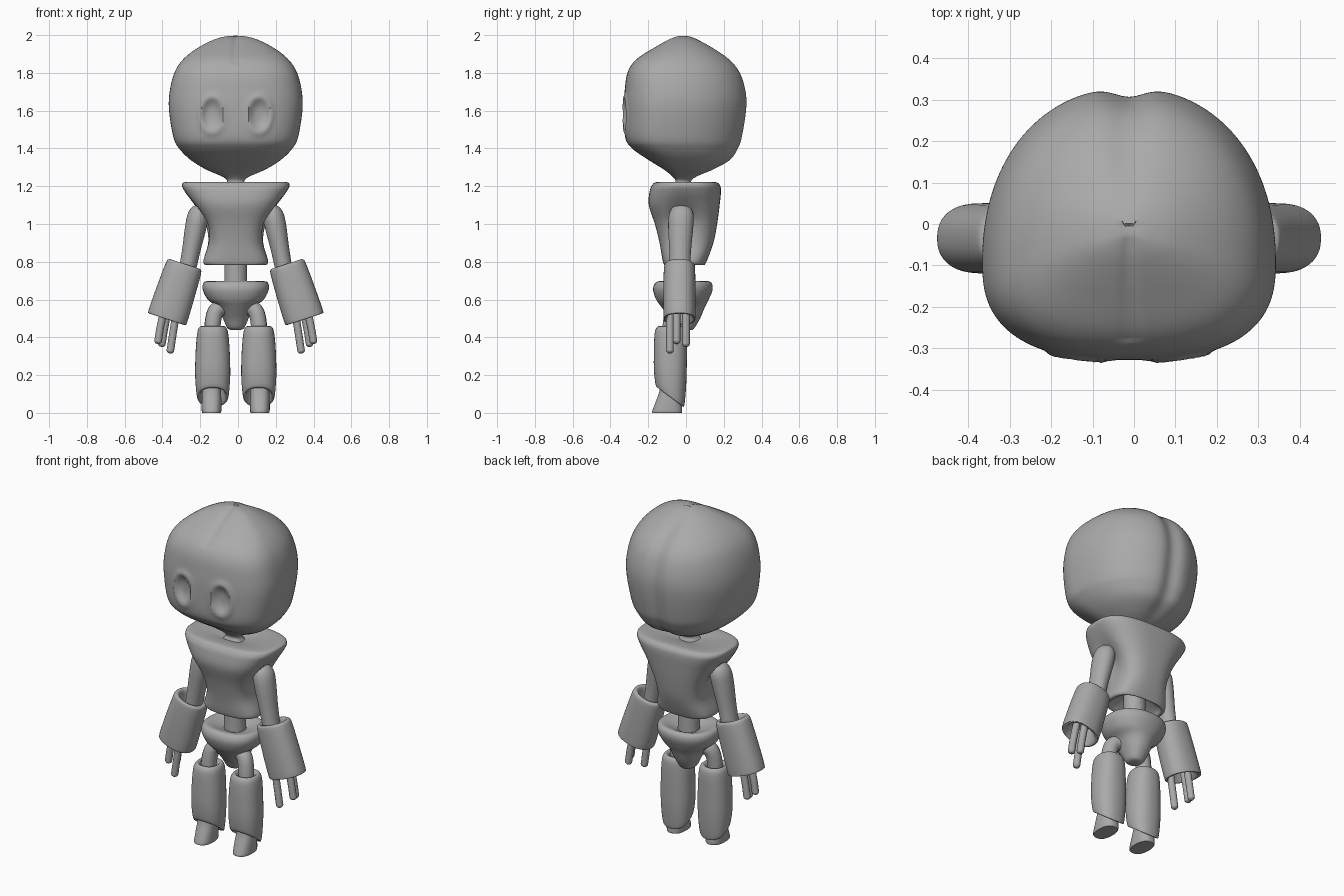
import bpy
from math import sin, cos, pi, exp, hypot, radians
from mathutils import Matrix, Vector

cube = bpy.data.objects.get("Cube")
if cube:
    bpy.data.objects.remove(cube, do_unlink=True)

GREY = (0.4, 0.4, 0.4, 1)
MID = -0.012            # the body's symmetry plane
grey = bpy.data.materials.new("plain grey")
grey.use_nodes = True
grey.diffuse_color = GREY
grey.node_tree.nodes["Principled BSDF"].inputs["Base Color"].default_value = GREY


def finish(obj, name):
    obj.name = name
    obj.data.materials.append(grey)
    bpy.ops.object.select_all(action="DESELECT")
    obj.select_set(True)
    bpy.context.view_layer.objects.active = obj
    bpy.ops.object.shade_smooth_by_angle(angle=radians(50))
    return obj


def smooth_rows(rows, steps):
    """Spline through the section rows."""
    out = []
    for i in range(len(rows) - 1):
        p0, p1, p2, p3 = (Vector(rows[min(max(j, 0), len(rows) - 1)])
                          for j in range(i - 1, i + 3))
        for k in range(steps):
            t = k / steps
            out.append(0.5 * (2 * p1 + (p2 - p0) * t
                              + (2 * p0 - 5 * p1 + 4 * p2 - p3) * t * t
                              + (3 * p1 - p0 - 3 * p2 + p3) * t ** 3))
    return out + [Vector(rows[-1])]


def loft(name, rows, n=(2, 2), split=0.5, cx=0, segs=48, steps=5,
         deform=None, place=None, mirror=False):
    """Rows are (z, half width, front y, back y); n squares front and back."""
    verts, faces = [], []
    rings = smooth_rows(rows, steps)
    for z, w, front, back in rings:
        cy = front + (back - front) * split
        for s in range(segs):
            a = 2 * pi * s / segs
            c, d = cos(a), sin(a)
            e = 2 / (n[0] if d < 0 else n[1])
            x = w * abs(c) ** e * (1 if c > 0 else -1)
            y = cy + abs(d) ** e * (back - cy if d > 0 else front - cy)
            p = Vector((x, y, z))
            if deform:
                p = deform(p)
            p.x += cx
            verts.append(place @ p if place else p)
    for r in range(len(rings) - 1):
        for s in range(segs):
            t = (s + 1) % segs
            faces.append((r * segs + s, r * segs + t,
                          (r + 1) * segs + t, (r + 1) * segs + s))
    faces.append(tuple(reversed(range(segs))))
    faces.append(tuple(range(len(verts) - segs, len(verts))))
    mesh = bpy.data.meshes.new(name)
    mesh.from_pydata(verts, [], faces)
    obj = bpy.data.objects.new(name, mesh)
    bpy.context.collection.objects.link(obj)
    obj.location.x = MID
    if mirror:
        obj.modifiers.new("Mirror", "MIRROR").use_mirror_merge = False
    return finish(obj, name)


def tube(name, points, radius, tip=1):
    """Round tube through the points, mirrored to the other side."""
    for side, word in ((1, "left"), (-1, "right")):
        curve = bpy.data.curves.new(name, "CURVE")
        curve.dimensions = "3D"
        curve.bevel_depth = radius
        curve.bevel_resolution = 4
        curve.use_fill_caps = True
        spline = curve.splines.new("NURBS")
        spline.points.add(len(points) - 1)
        spline.use_endpoint_u = True
        spline.order_u = 3
        for pt, (x, y, z) in zip(spline.points, points):
            pt.co = (MID + side * x, y, z, 1)
        spline.points[-1].radius = tip
        obj = bpy.data.objects.new(name, curve)
        bpy.context.collection.objects.link(obj)
        bpy.ops.object.select_all(action="DESELECT")
        obj.select_set(True)
        bpy.context.view_layer.objects.active = obj
        bpy.ops.object.convert(target="MESH")
        finish(bpy.context.object, word + "_" + name)


# Head with eye sockets, a cleft at the back and a small crease on the crown
def head_shape(p):
    if p.y < -0.15:
        d = hypot((abs(p.x) - 0.125) / 0.06, (p.z - 1.58) / 0.09)
        p.y += 0.022 * exp(-(d / 0.75) ** 4) - 0.009 * exp(-((d - 1.05) / 0.2) ** 2)
    if p.y > 0:
        p.y -= 0.022 * min(1, p.y / 0.2) * exp(-(p.x / 0.05) ** 2)
    if p.z > 1.85 and p.y < 0:
        p.z -= 0.008 * exp(-(p.x / 0.02) ** 2)
    return p


loft("head", [
    (1.2, .06, -.07, .04), (1.225, .045, -.055, .03), (1.25, .07, -.07, .06),
    (1.29, .16, -.12, .16), (1.34, .24, -.2, .245), (1.4, .3, -.285, .285),
    (1.46, .33, -.322, .305), (1.6, .353, -.329, .327), (1.7, .35, -.325, .325),
    (1.8, .325, -.31, .295), (1.87, .28, -.265, .24), (1.93, .205, -.175, .155),
    (1.98, .105, -.085, .06), (2.0, .012, -.03, -.01)],
    n=(2.6, 2.15), split=0.36, segs=160, steps=8, deform=head_shape)


# Torso, pinched at the sides where the arms sit
def torso_shape(p):
    fade = exp(-((p.z - 1.02) / 0.09) ** 2)
    p.x *= 1 - 0.22 * fade * exp(-((p.y + 0.02) / 0.08) ** 2)
    return p


loft("torso", [
    (.85, .06, -.05, .05), (.81, .13, -.09, .08), (.785, .15, -.11, .095),
    (.8, .172, -.122, .108), (.9, .15, -.14, .145), (1.0, .175, -.165, .165),
    (1.1, .23, -.197, .178), (1.17, .272, -.193, .185), (1.205, .286, -.18, .18),
    (1.222, .265, -.155, .155), (1.216, .15, -.09, .09), (1.2, .04, -.04, .03)],
    n=(2.8, 2.8), segs=64, deform=torso_shape)

# Waist post and pelvis
loft("waist", [(.62, .062, -.07, .05), (.74, .06, -.068, .048), (.86, .062, -.07, .05)])
loft("pelvis", [
    (.438, .02, -.03, .03), (.45, .045, -.055, .045), (.5, .068, -.085, .075),
    (.56, .1, -.13, .1), (.6, .148, -.158, .12), (.65, .174, -.174, .14),
    (.685, .172, -.165, .137), (.697, .15, -.14, .115), (.68, .09, -.09, .075),
    (.66, .04, -.05, .04)], n=(2.4, 2.2))

# Hip tubes
tube("hip", [(.02, -.04, .55), (.09, -.06, .57), (.125, -.08, .5), (.125, -.085, .4)], .043)


# Legs: sleeves with a slanted lower opening
def leg_shape(p):
    p.z -= (p.y + 0.085) * 0.74 * max(0, 1 - max(0, p.z - 0.09) / 0.22)
    return p


loft("leg", [
    (.16, .055, -.13, -.04), (.1, .065, -.14, -.03), (.085, .075, -.152, -.018),
    (.1, .085, -.162, -.008), (.2, .093, -.17, .002), (.33, .09, -.17, .005),
    (.42, .082, -.166, .004), (.452, .072, -.155, -.005), (.458, .058, -.14, -.02),
    (.44, .045, -.125, -.035), (.4, .035, -.11, -.05)],
    n=(2.3, 2.3), cx=.122, deform=leg_shape, mirror=True)
loft("foot", [
    (0, .049, -.178, -.022), (.012, .052, -.178, -.02), (.06, .052, -.16, -.024),
    (.11, .05, -.142, -.03), (.18, .045, -.13, -.04)],
    n=(2.4, 2.4), cx=.128, mirror=True)

# Upper arms
loft("upper_arm", [
    (-.2, .044, -.085, .02), (-.05, .048, -.088, .026), (.08, .056, -.094, .038),
    (.15, .054, -.09, .04), (.19, .035, -.07, .02), (.2, .008, -.035, -.02)],
    place=Matrix.Translation((.228, 0, .9)) @ Matrix.Rotation(radians(-11), 4, "Y"),
    mirror=True)

# Forearm sleeves, open at both ends
loft("forearm", [
    (-.07, .05, -.075, .005), (-.13, .075, -.1, .03), (-.15, .088, -.108, .038),
    (-.153, .1, -.115, .047), (-.135, .107, -.119, .05), (0, .104, -.12, .05),
    (.125, .098, -.117, .048), (.15, .09, -.11, .04), (.152, .075, -.1, .03),
    (.13, .062, -.085, .018), (.06, .045, -.07, .005)],
    n=(2.3, 2.3),
    place=Matrix.Translation((.317, 0, .642)) @ Matrix.Rotation(radians(-18), 4, "Y"),
    mirror=True)

# Fingers: three on each hand
for name, x, y, z in (("front_finger", .345, -.085, .315),
                      ("middle_finger", .41, -.05, .365),
                      ("back_finger", .39, .0, .35)):
    tube(name, [(x - .035, y, .56), (x - .01, y, z + .09), (x, y, z + .02),
                (x + .003, y, z + .008), (x + .005, y, z)], .02, .4)
